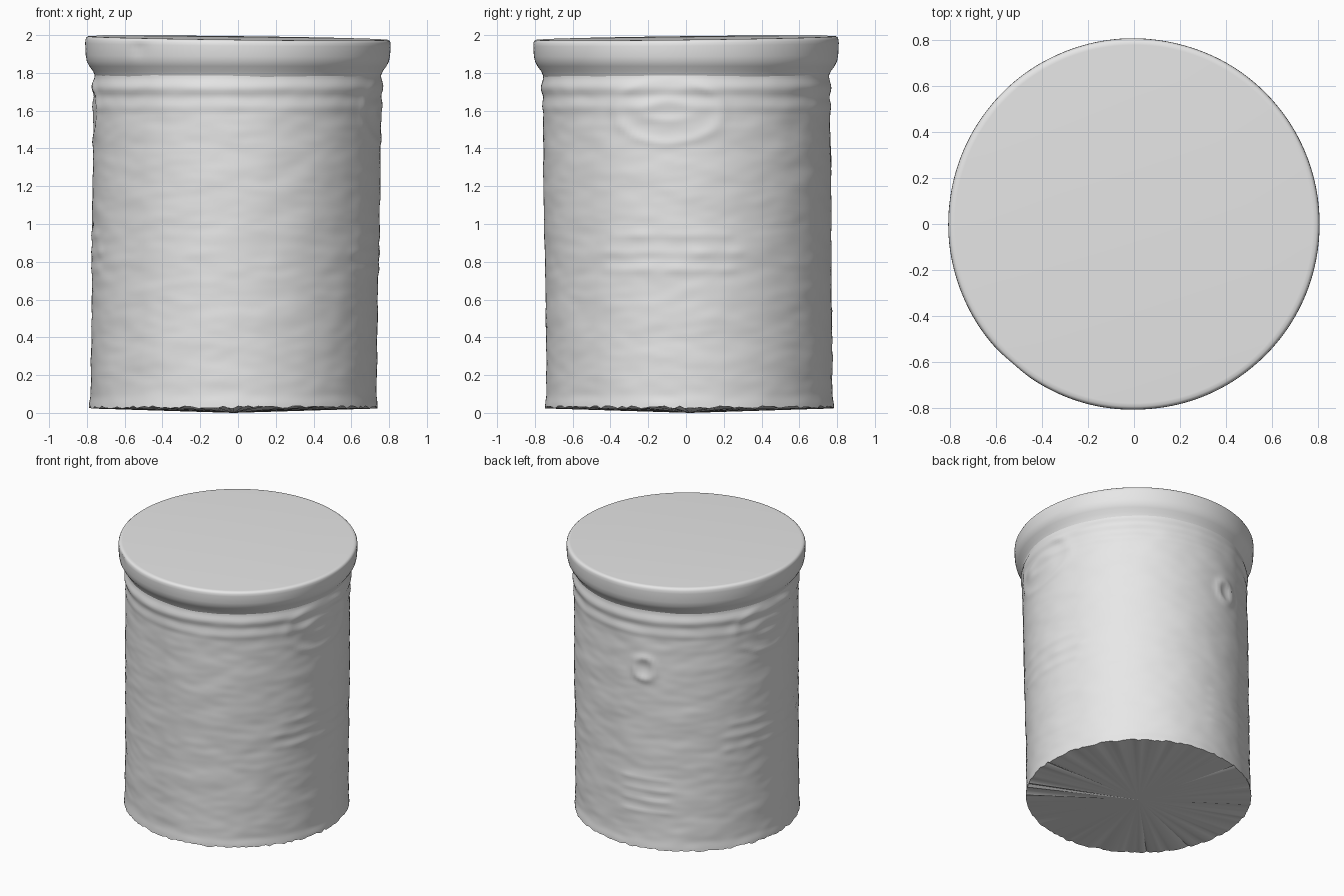
import bpy, bmesh, math, random
from mathutils import Vector, noise

random.seed(4)
cube = bpy.data.objects.get("Cube")
if cube:
    bpy.data.objects.remove(cube, do_unlink=True)

SEG = 180

grey = bpy.data.materials.new("plain grey")
grey.use_nodes = True
grey.diffuse_color = (0.8, 0.8, 0.8, 1)
grey.node_tree.nodes["Principled BSDF"].inputs["Base Color"].default_value = (0.8, 0.8, 0.8, 1)


def radius_at(profile, z):
    """Smoothly blended radius between (z, radius) points."""
    for (z0, r0), (z1, r1) in zip(profile, profile[1:]):
        if z <= z1:
            t = max(0.0, (z - z0) / (z1 - z0))
            return r0 + (r1 - r0) * t * t * (3 - 2 * t)
    return profile[-1][1]


def bump(d, width):
    return math.exp(-(d / width) ** 2)


def ring(u, v, ru, rv, width):
    """Raised oval outline in unrolled wall coordinates."""
    return bump((math.hypot(u / ru, v / rv) - 1) * min(ru, rv), width)


def bar(u, v, half, width):
    return bump(v, width) * bump(max(0.0, abs(u) - half), 0.04)


def unroll(angle, centre):
    """Distance along the wall from a given direction."""
    return ((angle - centre + math.pi) % math.tau - math.pi) * 0.76


def relief(a, z):
    d = 0.0
    # oval badge and pressed bands on both sides
    for side in (0, math.pi):
        u = unroll(a, side) + 0.1
        d += 0.006 * ring(u, z - 1.6, 0.29, 0.17, 0.022)
        d += 0.006 * ring(u, z - 1.6, 0.13, 0.05, 0.025)
        for h, half in ((0.94, 0.30), (0.85, 0.36), (0.76, 0.34)):
            n = 0.7 + 0.6 * noise.noise(Vector((u * 9, h * 20, side)))
            d += 0.007 * n * bar(u, z - h, half, 0.025)
    # round dimple and short bands on the back
    u = unroll(a, math.radians(103))
    d += 0.012 * ring(u, z - 1.36, 0.07, 0.08, 0.025) - 0.006 * bump(math.hypot(u, z - 1.36), 0.03)
    for h in (0.30, 0.38, 0.46, 0.54):
        d += 0.004 * bar(u, z - h, 0.14, 0.018)
    # uneven worn surface, stretched around the wall
    p = Vector((math.cos(a) * 3, math.sin(a) * 3, z * 9))
    return d + 0.004 * noise.noise(p) + 0.002 * noise.noise(p * 2.3)


def lathe(name, rows, point, cap_bottom=None, cap_top=False):
    bm = bmesh.new()
    grid = [[bm.verts.new(point(i, math.tau * k / SEG)) for k in range(SEG)]
            for i in range(rows)]
    for lo, hi in zip(grid, grid[1:]):
        for k in range(SEG):
            n = (k + 1) % SEG
            bm.faces.new((lo[k], lo[n], hi[n], hi[k]))
    if cap_bottom:
        mid = bm.verts.new(cap_bottom)
        for k in range(SEG):
            bm.faces.new((mid, grid[0][(k + 1) % SEG], grid[0][k]))
    if cap_top:
        bm.faces.new(grid[-1])
    mesh = bpy.data.meshes.new(name)
    bm.to_mesh(mesh)
    bm.free()
    mesh.materials.append(grey)
    obj = bpy.data.objects.new(name, mesh)
    bpy.context.collection.objects.link(obj)
    bpy.ops.object.select_all(action='DESELECT')
    obj.select_set(True)
    bpy.context.view_layer.objects.active = obj
    bpy.ops.object.shade_smooth_by_angle(angle=math.radians(40))
    return obj


# canister wall: slight lean, two rolled beads under the lid, ragged foot
BODY = [(0.03, 0.764), (0.10, 0.757), (0.6, 0.757), (1.2, 0.762), (1.58, 0.759),
        (1.62, 0.764), (1.67, 0.759), (1.72, 0.770), (1.78, 0.757), (1.86, 0.757)]
ROWS = 130
ragged = [random.uniform(-0.007, 0.007) for _ in range(SEG)]


def body_point(i, a):
    z = 0.03 + 1.83 * i / (ROWS - 1)
    fade = min(1.0, (1.86 - z) / 0.15)
    r = radius_at(BODY, z) + relief(a, z) * fade
    lean = 1 - z / 1.86
    if i == 0:
        z += ragged[round(a / math.tau * SEG) % SEG]
    return (r * math.cos(a) - 0.025 * lean, r * math.sin(a) + 0.02 * lean, z)


lathe("canister_body", ROWS, body_point, cap_bottom=(-0.025, 0.02, 0.0))

# lid: flared skirt, upright band, rounded edge and gently tilted flat top
LID = [(1.76, 0.745), (1.785, 0.757), (1.81, 0.768), (1.835, 0.787), (1.86, 0.800),
       (1.89, 0.806), (1.925, 0.808), (1.95, 0.809), (1.968, 0.808), (1.978, 0.803),
       (1.984, 0.795), (1.985, 0.78)]


def lid_point(i, a):
    z, r = LID[i]
    wave = noise.noise(Vector((math.cos(a) * 2, math.sin(a) * 2, z * 4)))
    x, y = r * math.cos(a), r * math.sin(a)
    tilt = max(0.0, (z - 1.86) / 0.125) * 0.012 * (y - x)
    # small dent in the front of the band
    dent = 0.012 * bump(unroll(a, math.radians(-131)), 0.05) * bump(z - 1.93, 0.035)
    s = 1 + (0.003 * wave if z < 1.97 else 0.0) - dent
    return (x * s, y * s, z + tilt)


lathe("lid", len(LID), lid_point, cap_top=True)
